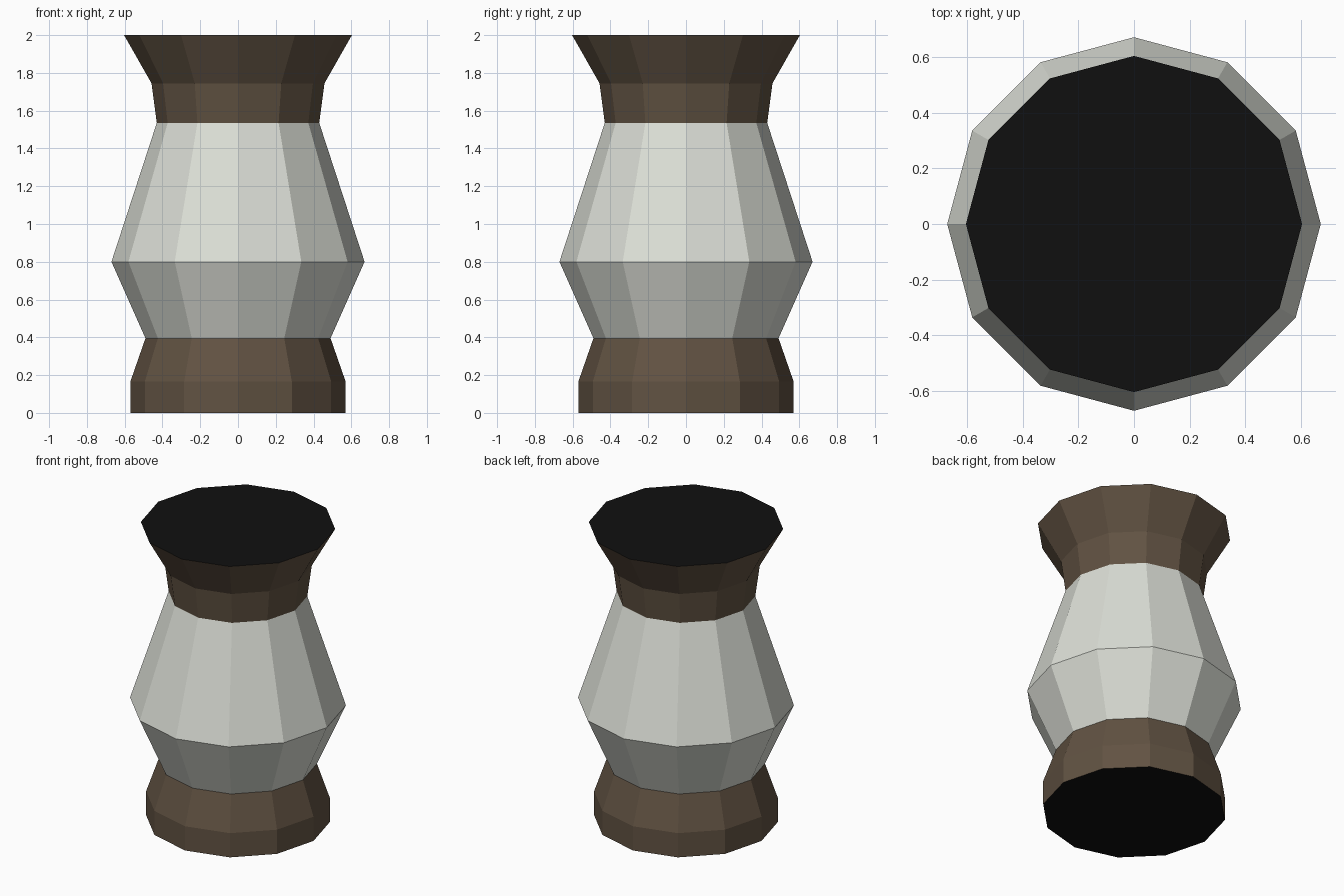
import bpy, bmesh
from math import cos, sin, pi

if "Cube" in bpy.data.objects:
    bpy.data.objects.remove(bpy.data.objects["Cube"])

SIDES = 12


def material(name, rgb):
    mat = bpy.data.materials.new(name)
    mat.diffuse_color = (*rgb, 1)
    mat.use_nodes = True
    mat.node_tree.nodes["Principled BSDF"].inputs["Base Color"].default_value = mat.diffuse_color
    return mat


def lathe(name, profile, mat, cap_mat=None, cap_ring=None):
    """Revolve (radius, z) points; optionally close one ring with a flat cap."""
    bm = bmesh.new()
    rings = [[bm.verts.new((r * cos(2 * pi * i / SIDES), r * sin(2 * pi * i / SIDES), z))
              for i in range(SIDES)] for r, z in profile]
    for low, high in zip(rings, rings[1:]):
        for i in range(SIDES):
            j = (i + 1) % SIDES
            bm.faces.new((low[i], low[j], high[j], high[i]))
    if cap_mat:
        ring = rings[cap_ring]
        cap = bm.faces.new(ring if cap_ring else ring[::-1])
        cap.material_index = 1
    mesh = bpy.data.meshes.new(name)
    bm.to_mesh(mesh)
    bm.free()
    mesh.materials.append(mat)
    if cap_mat:
        mesh.materials.append(cap_mat)
    obj = bpy.data.objects.new(name, mesh)
    bpy.context.collection.objects.link(obj)
    return obj


brown = material("dark_brown", (0.12, 0.085, 0.055))
pale = material("pale_grey", (0.71, 0.73, 0.67))
black = material("black", (0.005, 0.005, 0.005))

# Foot with black underside
lathe("base", [(0.57, 0), (0.57, 0.165), (0.49, 0.395)], brown, black, 0)
# Pale bulging body
lathe("body", [(0.49, 0.395), (0.67, 0.80), (0.43, 1.535)], pale)
# Flared neck with black top
lathe("neck", [(0.43, 1.535), (0.458, 1.745), (0.603, 2.0)], brown, black, -1)
